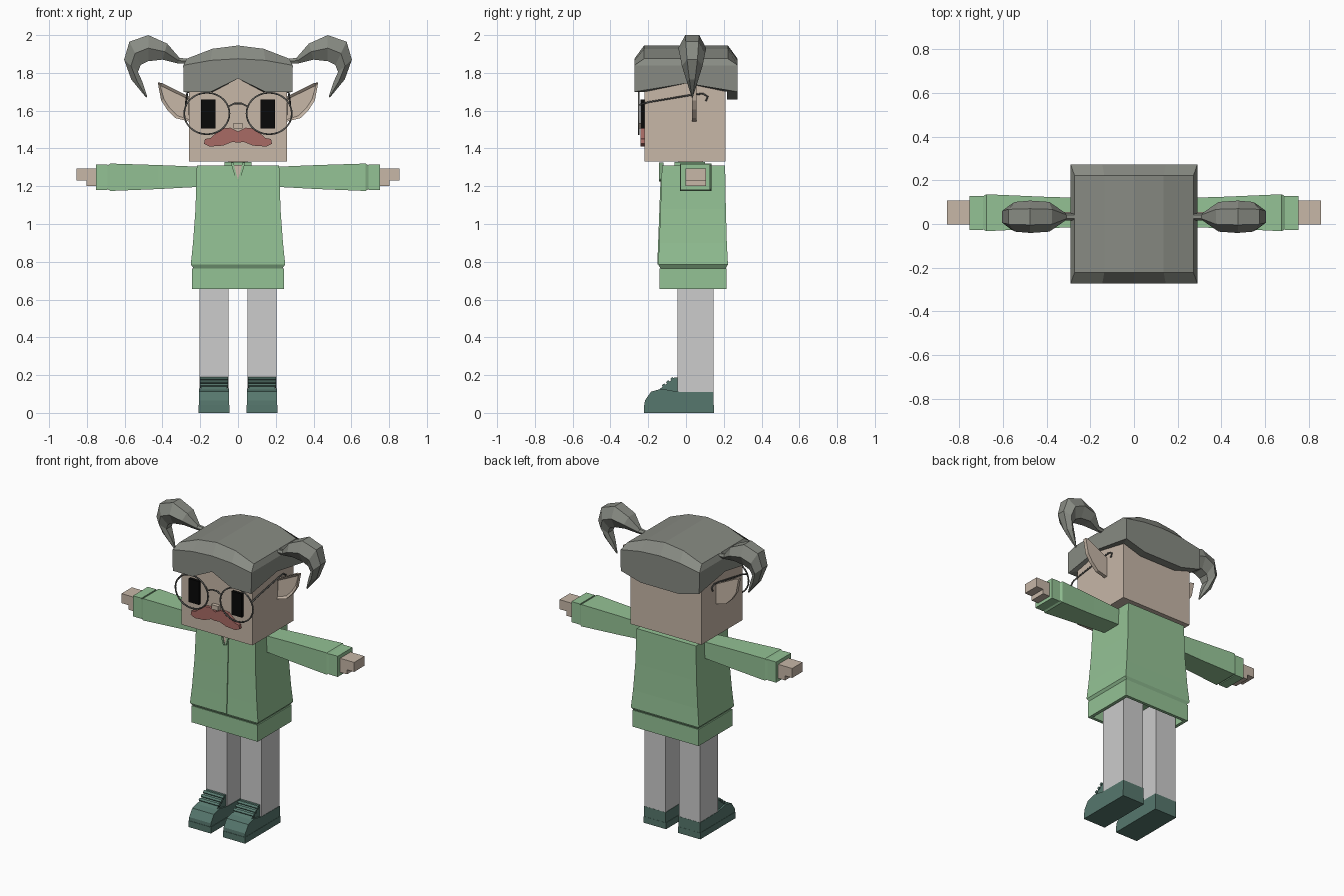
import bpy, bmesh, math
from mathutils import Vector

if "Cube" in bpy.data.objects:
    bpy.data.objects.remove(bpy.data.objects["Cube"], do_unlink=True)


def material(name, r, g, b):
    lin = [((c / 255 + 0.055) / 1.055) ** 2.4 for c in (r, g, b)] + [1]
    m = bpy.data.materials.new(name)
    m.use_nodes = True
    m.diffuse_color = lin
    m.node_tree.nodes["Principled BSDF"].inputs["Base Color"].default_value = lin
    return m


SKIN = material("skin", 199, 183, 167)
GREEN = material("coat_green", 148, 194, 149)
GREY = material("trouser_grey", 204, 204, 204)
HAIR = material("hair_grey", 136, 139, 131)
SHOE = material("shoe_green", 86, 119, 109)
RED = material("moustache_red", 168, 107, 101)
BLACK = material("eye_black", 8, 8, 8)
METAL = material("frame_grey", 95, 95, 92)


def finish(bm, name, mat, both=False):
    """Turn a bmesh into an object, or into a left and a right one."""
    for side, s in ((("left_", 1), ("right_", -1)) if both else (("", 1),)):
        b = bm.copy()
        for v in b.verts:
            v.co.x *= s
        bmesh.ops.recalc_face_normals(b, faces=b.faces)
        me = bpy.data.meshes.new(side + name)
        b.to_mesh(me)
        b.free()
        me.materials.append(mat)
        bpy.context.collection.objects.link(bpy.data.objects.new(side + name, me))
    bm.free()


def loft(name, rings, mat, both=False, caps=True):
    """Bridge a list of equal point rings."""
    bm = bmesh.new()
    loops = [[bm.verts.new(p) for p in r] for r in rings]
    n = len(loops[0])
    for a, b in zip(loops, loops[1:]):
        for i in range(n):
            bm.faces.new((a[i], a[(i + 1) % n], b[(i + 1) % n], b[i]))
    if caps:
        bm.faces.new(loops[0])
        bm.faces.new(loops[-1])
    finish(bm, name, mat, both)


def rect_z(z, x0, x1, y0, y1):
    return [(x0, y0, z), (x1, y0, z), (x1, y1, z), (x0, y1, z)]


def rect_x(x, y0, y1, z0, z1):
    return [(x, y0, z0), (x, y1, z0), (x, y1, z1), (x, y0, z1)]


def box(name, x0, x1, y0, y1, z0, z1, mat, both=False):
    loft(name, [rect_z(z0, x0, x1, y0, y1), rect_z(z1, x0, x1, y0, y1)], mat, both)


def plate(name, pts, y0, y1, mat, both=False):
    """Extrude an xz outline along y."""
    loft(name, [[(x, y, z) for x, z in pts] for y in (y0, y1)], mat, both)


def side_shape(name, pts, x0, x1, mat, both=False):
    """Extrude a yz outline along x."""
    loft(name, [[(x, y, z) for y, z in pts] for x in (x0, x1)], mat, both)


def wire(name, pts, radius, mat, cyclic=False):
    cu = bpy.data.curves.new(name, "CURVE")
    cu.dimensions = "3D"
    cu.bevel_depth, cu.bevel_resolution = radius, 1
    sp = cu.splines.new("POLY")
    sp.points.add(len(pts) - 1)
    for p, co in zip(sp.points, pts):
        p.co = (*co, 1)
    sp.use_cyclic_u = cyclic
    cu.materials.append(mat)
    bpy.context.collection.objects.link(bpy.data.objects.new(name, cu))


# Head and neck
box("head", -0.26, 0.26, -0.22, 0.21, 1.33, 1.84, SKIN)
box("neck", -0.05, 0.05, -0.04, 0.09, 1.29, 1.34, SKIN)
box("nose", -0.025, 0.025, -0.245, -0.22, 1.505, 1.535, SKIN)
box("eye", 0.12, 0.195, -0.24, -0.219, 1.505, 1.66, BLACK, True)

# Moustache, one half each side
plate("moustache", [(0, 1.49), (0.04, 1.51), (0.09, 1.505), (0.145, 1.455),
                    (0.175, 1.45), (0.18, 1.425), (0.15, 1.41), (0.08, 1.415),
                    (0.03, 1.435), (0, 1.43)], -0.24, -0.219, RED, True)

# Pointed ears with a sunk front
bm = bmesh.new()
ear = [(0.25, 1.54), (0.33, 1.56), (0.375, 1.605), (0.407, 1.655),
       (0.425, 1.75), (0.40, 1.745), (0.25, 1.67)]
front = bm.faces.new([bm.verts.new((x, 0.032, z)) for x, z in ear])
back = bmesh.ops.extrude_face_region(bm, geom=[front], use_keep_orig=True)
for v in back["geom"]:
    if isinstance(v, bmesh.types.BMVert):
        v.co.y = 0.056
bmesh.ops.inset_region(bm, faces=[front], thickness=0.016)
bmesh.ops.translate(bm, verts=front.verts, vec=(0, 0.012, 0))
finish(bm, "ear", SKIN, True)

# Glasses: round frames, bridge and hooked temples
for side, s in (("left_", 1), ("right_", -1)):
    ring = [(s * 0.165 + 0.12 * math.cos(a), -0.25, 1.585 + 0.11 * math.sin(a))
            for a in (math.tau * i / 28 for i in range(28))]
    wire(side + "lens_frame", ring, 0.005, METAL, True)
    wire(side + "temple", [(s * x, y, z) for x, y, z in (
        (0.275, -0.25, 1.63), (0.275, -0.2, 1.645), (0.27, 0.04, 1.685),
        (0.27, 0.09, 1.69), (0.27, 0.115, 1.675), (0.27, 0.105, 1.65))], 0.005, METAL)
wire("glasses_bridge", [(-0.055, -0.25, 1.62), (-0.02, -0.25, 1.638),
                        (0.02, -0.25, 1.638), (0.055, -0.25, 1.62)], 0.005, METAL)

# Hair cap: a perimeter with a shaped hem, bevelled crown and arched top
cols = (-1, -0.5, 0, 0.5, 1)
rim = [(c, -1) for c in cols] + [(1, 0)] + [(c, 1) for c in cols[::-1]] + [(-1, 0)]


def hem(u, v):
    if v == 0:
        return 1.745
    if v < 0:
        return 1.77 if u == 0 else 1.70
    return 1.70 if abs(u) == 1 else 1.66


bm = bmesh.new()
levels = [
    [(u * 0.262, v * 0.217, hem(u, v)) for u, v in rim],
    [(u * 0.288, v * 0.273, hem(u, v)) for u, v in rim],
    [(u * 0.29, v * 0.273, 1.875 - 0.035 * u * u) for u, v in rim],
    [(u * 0.272, v * 0.222, 1.945 - 0.07 * u * u) for u, v in rim]]
loops = [[bm.verts.new(p) for p in lv] for lv in levels]
for a, b in zip(loops, loops[1:]):
    for i in range(12):
        j = (i + 1) % 12
        bm.faces.new((a[i], a[j], b[j], b[i]))
top = loops[-1]
for i in range(4):
    ends = {0: [top[11]], 3: []}.get(i, [])
    mid = [top[5]] if i == 3 else []
    bm.faces.new([top[i], top[i + 1]] + mid + [top[9 - i], top[10 - i]] + ends)
finish(bm, "hair_cap", HAIR)

# Pigtails: six-sided tube that curls up, over and down to a point
outer = [(0.27, 1.875), (0.31, 1.88), (0.375, 1.955), (0.475, 2.0), (0.575, 1.965),
         (0.603, 1.87), (0.565, 1.765), (0.487, 1.67)]
inner = [(0.27, 1.85), (0.32, 1.85), (0.40, 1.87), (0.475, 1.862), (0.515, 1.842),
         (0.53, 1.805), (0.505, 1.75), (0.48, 1.672)]
width = [0.015, 0.018, 0.068, 0.074, 0.068, 0.055, 0.03, 0.003]
rings = []
for (ox, oz), (ix, iz), w in zip(outer, inner, width):
    mx, mz = (ox + ix) / 2, (oz + iz) / 2
    rings.append([(px, 0.033 + k * w, pz) for px, pz, k in (
        (ox, oz, -0.5), (ox, oz, 0.5), (mx, mz, 1), (ix, iz, 0.5),
        (ix, iz, -0.5), (mx, mz, -1))])
loft("pigtail", rings, HAIR, True)

# Coat body, hollow hem band, collar and front strip
loft("coat_body", [rect_z(z, -x, x, y0, y1) for z, x, y0, y1 in (
    (0.765, 0.235, -0.135, 0.21), (0.785, 0.25, -0.147, 0.222),
    (0.90, 0.238, -0.142, 0.216), (1.08, 0.225, -0.135, 0.211),
    (1.31, 0.218, -0.127, 0.207))], GREEN)
loft("hem_band", [rect_z(z, -x, x, y0, y1) for z, x, y0, y1 in (
    (0.74, 0.222, -0.12, 0.195), (0.655, 0.222, -0.12, 0.195),
    (0.655, 0.243, -0.14, 0.215), (0.765, 0.243, -0.14, 0.215))], GREEN)
box("collar", -0.072, 0.072, -0.06, 0.10, 1.30, 1.328, GREEN)


def chest(z, out):
    return -0.127 - 0.02 * (1.31 - z) / 0.525 - out


for nm, pts, out, mat in (
        ("front_strip", [(-0.022, 0.785), (0.022, 0.785), (0.022, 1.31), (-0.022, 1.31)],
         0.005, GREEN),
        ("neck_opening", [(0, 1.235), (0.024, 1.312), (-0.024, 1.312)], 0.008, SKIN)):
    loft(nm, [[(x, chest(z, o), z) for x, z in pts] for o in (-0.004, out)], mat)
plate("lapel", [(0, 1.225), (0.012, 1.235), (0.038, 1.325), (0.024, 1.325)],
      -0.142, -0.12, GREEN, True)

# Sleeves, cuffs and blocky hands
loft("sleeve", [rect_x(0.20, -0.012, 0.118, 1.197, 1.303),
                rect_x(0.42, -0.02, 0.125, 1.185, 1.312),
                rect_x(0.675, -0.033, 0.136, 1.175, 1.32),
                rect_x(0.69, -0.025, 0.128, 1.185, 1.31)], GREEN, True)
box("cuff", 0.69, 0.752, -0.028, 0.128, 1.179, 1.316, GREEN, True)
box("palm", 0.74, 0.803, -0.002, 0.107, 1.20, 1.293, SKIN, True)
box("fingers", 0.80, 0.855, -0.002, 0.107, 1.23, 1.293, SKIN, True)

# Legs
box("leg", 0.05, 0.204, -0.045, 0.145, 0.10, 0.74, GREY, True)

# Shoes: sole, upper, tongue and laces
side_shape("shoe_sole", [(0.147, 0), (0.147, 0.042), (-0.222, 0.042), (-0.222, 0)],
           0.044, 0.208, SHOE, True)
side_shape("shoe_upper", [(0.146, 0.03), (0.146, 0.11), (-0.045, 0.112), (-0.13, 0.128),
                          (-0.185, 0.112), (-0.218, 0.065), (-0.22, 0.03)],
           0.047, 0.206, SHOE, True)
side_shape("shoe_tongue", [(-0.044, 0.10), (-0.044, 0.188), (-0.06, 0.188),
                           (-0.145, 0.122), (-0.14, 0.10)], 0.058, 0.195, SHOE, True)
along = Vector((-0.085, -0.066)).normalized()
up = Vector((along.y, -along.x))
for k in range(3):
    c = Vector((-0.072, 0.178)) + along * 0.028 * k
    side_shape(f"shoe_lace_{k + 1}",
               [tuple(c + along * a + up * b) for a, b in (
                   (-0.008, -0.008), (0.008, -0.008), (0.008, 0.009), (-0.008, 0.009))],
               0.053, 0.20, SHOE, True)
